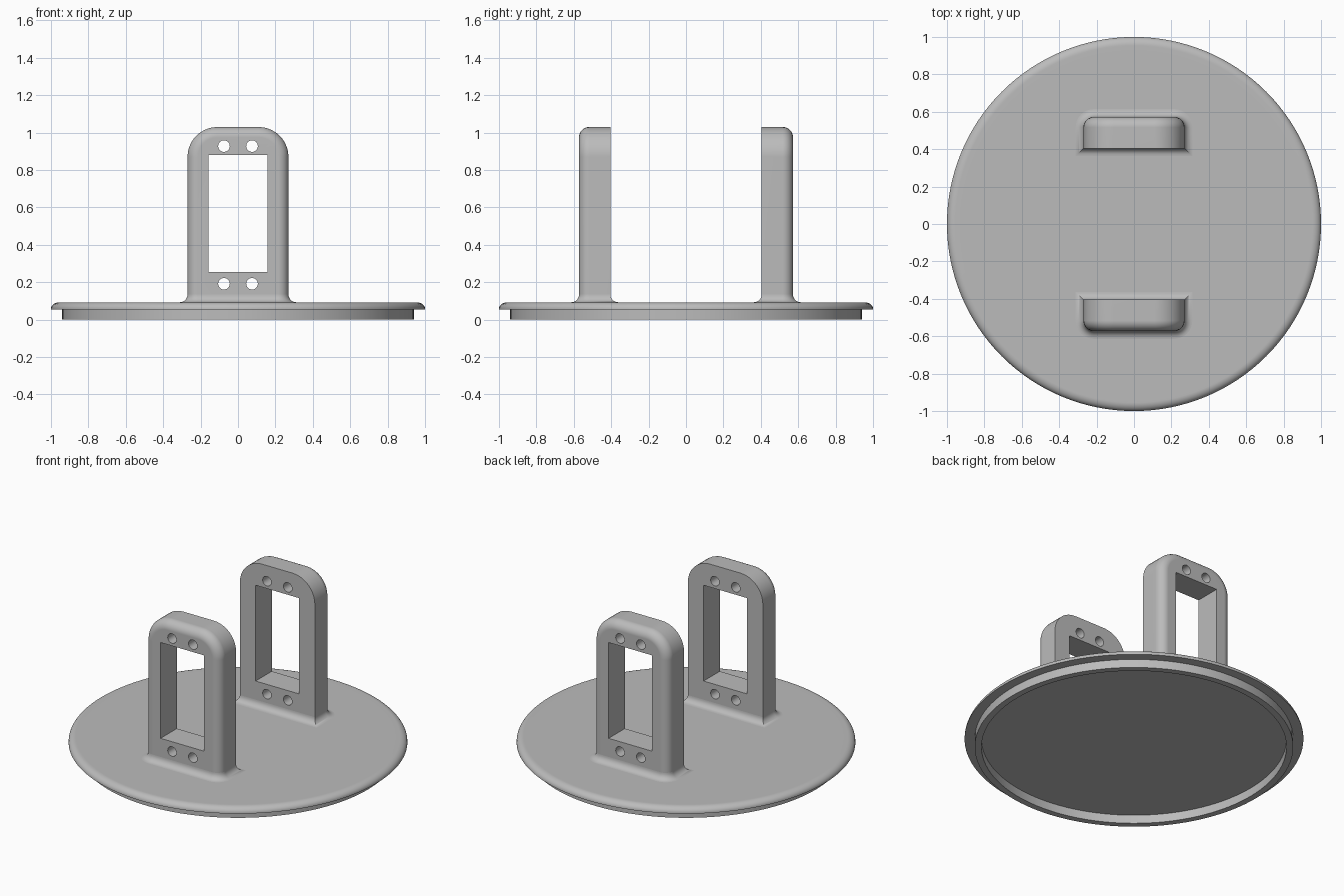
import bpy, bmesh
from math import pi, sin, cos, radians
from mathutils import Matrix, Vector

cube = bpy.data.objects.get("Cube")
if cube:
    bpy.data.objects.remove(cube, do_unlink=True)

grey = bpy.data.materials.new("light_grey")
grey.use_nodes = True
grey.diffuse_color = (0.5, 0.5, 0.5, 1)
grey.node_tree.nodes["Principled BSDF"].inputs["Base Color"].default_value = (0.5, 0.5, 0.5, 1)

PLATE_TOP = 0.093
HALF_W, INNER_Y, OUTER_Y, POST_TOP = 0.27, 0.405, 0.572, 1.03
CORNER, EDGE, FILLET = 0.16, 0.055, 0.042


def make_object(name, bm):
    bmesh.ops.recalc_face_normals(bm, faces=bm.faces)
    mesh = bpy.data.meshes.new(name)
    bm.to_mesh(mesh)
    bm.free()
    mesh.materials.append(grey)
    obj = bpy.data.objects.new(name, mesh)
    bpy.context.collection.objects.link(obj)
    return obj


def activate(obj):
    bpy.ops.object.select_all(action='DESELECT')
    obj.select_set(True)
    bpy.context.view_layer.objects.active = obj


def finish(obj):
    activate(obj)
    bpy.ops.object.shade_smooth_by_angle(angle=radians(32))
    weighted = obj.modifiers.new("even_shading", 'WEIGHTED_NORMAL')
    weighted.keep_sharp = True


def loft(bm, rings, cap_start=True, cap_end=True):
    loops = [[bm.verts.new(p) for p in ring] for ring in rings]
    for a, b in zip(loops, loops[1:]):
        for i in range(len(a)):
            j = (i + 1) % len(a)
            bm.faces.new((a[i], a[j], b[j], b[i]))
    if cap_start:
        bm.faces.new(loops[0])
    if cap_end:
        bm.faces.new(loops[-1])


def rounded_end(half, low, high, radius, steps=10):
    """Outline with two square corners at low and two round corners at high."""
    pts = [(-half, low), (half, low)]
    for side, start in ((1, 0), (-1, pi / 2)):
        for k in range(steps + 1):
            t = start + pi / 2 * k / steps
            pts.append((side * (half - radius) + radius * cos(t),
                        high - radius + radius * sin(t)))
    return pts


# Round lid plate with a rounded rim and a locating ring underneath
profile = [(0, 0.055), (0.9, 0.055), (0.9, 0), (0.94, 0), (0.94, 0.055), (1, 0.055)]
profile += [(0.955 + 0.045 * cos(t), 0.058 + 0.035 * sin(t))
            for t in (pi / 2 * k / 8 for k in range(9))]
profile += [(0.93, PLATE_TOP), (0, PLATE_TOP)]
bm = bmesh.new()
verts = [bm.verts.new((r, 0, z)) for r, z in profile]
edges = [bm.edges.new(pair) for pair in zip(verts, verts[1:])]
bmesh.ops.spin(bm, geom=verts + edges, axis=(0, 0, 1), cent=(0, 0, 0),
               angle=2 * pi, steps=128)
bmesh.ops.remove_doubles(bm, verts=bm.verts, dist=0.0001)
finish(make_object("lid_plate", bm))


def make_cutter():
    """Window and four screw holes running through both brackets."""
    bm = bmesh.new()
    bmesh.ops.create_cube(bm, matrix=Matrix.Translation((0, 0, 0.568))
                          @ Matrix.Diagonal((0.314, 2, 0.624, 1)))
    for x in (-0.075, 0.075):
        for z in (0.192, 0.928):
            bmesh.ops.create_cone(bm, cap_ends=True, segments=32, radius1=0.031,
                                  radius2=0.031, depth=2,
                                  matrix=Matrix.Translation((x, 0, z))
                                  @ Matrix.Rotation(pi / 2, 4, 'X'))
    cutter = make_object("opening_cutter", bm)
    cutter.hide_render = True
    return cutter


cutter = make_cutter()
for name, s in (("front", -1), ("back", 1)):
    # Upright bracket: square inner edges, rounded outer edges
    rings = [(0, INNER_Y)]
    for k in range(9):
        t = pi / 2 * k / 8
        rings.append((EDGE * (1 - cos(t)), OUTER_Y - EDGE * (1 - sin(t))))
    bm = bmesh.new()
    loft(bm, [[Vector((x, s * y, z)) for x, z in
               rounded_end(HALF_W - d, 0.075, POST_TOP - d, CORNER - d)]
              for d, y in rings])
    post = make_object(name + "_bracket", bm)
    cut = post.modifiers.new("openings", 'BOOLEAN')
    cut.operation, cut.solver, cut.object = 'DIFFERENCE', 'EXACT', cutter
    activate(post)
    bpy.ops.object.modifier_apply(modifier=cut.name)
    finish(post)

    # Concave fillet blending the bracket into the plate
    steps = [(FILLET, PLATE_TOP - 0.01)]
    for k in range(9):
        t = pi / 2 * k / 8
        steps.append((FILLET * (1 - sin(t)), PLATE_TOP + FILLET * (1 - cos(t))))
    bm = bmesh.new()
    loft(bm, [[Vector((x, s * y, z)) for x, y in
               rounded_end(HALF_W + e, INNER_Y - e, OUTER_Y + e, EDGE + e)]
              for e, z in steps], cap_end=False)
    finish(make_object(name + "_foot_fillet", bm))

bpy.data.objects.remove(cutter, do_unlink=True)
